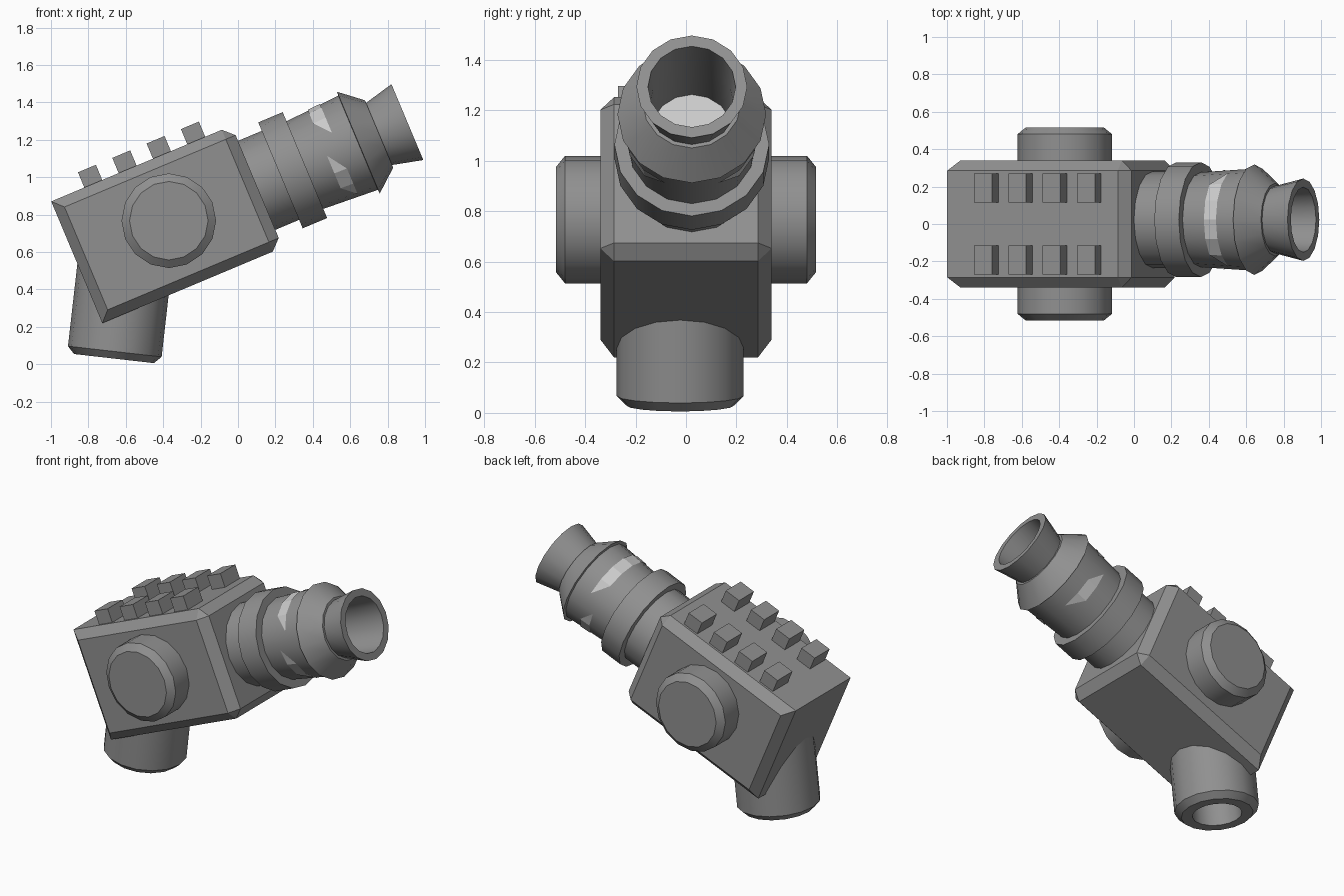
import bpy, bmesh
from math import pi, sin, cos, radians
from mathutils import Matrix, Vector

if "Cube" in bpy.data.objects:
    bpy.data.objects.remove(bpy.data.objects["Cube"])

SIDES = 16
T = Matrix.Translation
R = Matrix.Rotation
# tilted frame shared by housing, studs and barrel
TILT = R(radians(-22.77), 4, 'Y')
BARREL = TILT @ T((0, 0.023, 0.843)) @ R(pi / 2, 4, 'Y')


def material(name, v):
    m = bpy.data.materials.new(name)
    m.diffuse_color = (v, v, v, 1)
    m.use_nodes = True
    m.node_tree.nodes["Principled BSDF"].inputs["Base Color"].default_value = m.diffuse_color
    return m


METAL = material("dark_metal", 0.28)
GLOW = material("light_panel", 0.8)


def finish(name, bm, matrix, mat=METAL, smooth=False, recalc=True):
    if recalc:
        bmesh.ops.recalc_face_normals(bm, faces=bm.faces)
    me = bpy.data.meshes.new(name)
    bm.to_mesh(me)
    bm.free()
    me.transform(matrix)
    me.materials.append(mat)
    if smooth:
        for p in me.polygons:
            p.use_smooth = True
        me.set_sharp_from_angle(angle=radians(28))
    ob = bpy.data.objects.new(name, me)
    bpy.context.collection.objects.link(ob)
    return ob


def ring_point(r, h, k):
    a = pi + 2 * pi * k / SIDES
    return Vector((r * cos(a), r * sin(a), h))


def lathe(name, profile, matrix, mat=METAL):
    """Revolve (radius, height) points around local z."""
    bm = bmesh.new()
    rings = []
    for r, h in profile:
        if r == 0:
            rings.append([bm.verts.new((0, 0, h))] * SIDES)
        else:
            rings.append([bm.verts.new(ring_point(r, h, k)) for k in range(SIDES)])
    for a, b in zip(rings, rings[1:]):
        for k in range(SIDES):
            j = (k + 1) % SIDES
            bm.faces.new(list(dict.fromkeys((a[k], a[j], b[j], b[k]))))
    return finish(name, bm, matrix, mat, smooth=True)


# housing: chamfered block, rear top and bottom edges left sharp
bm = bmesh.new()
for y in (-1, 1):
    for n in (-1, 1):
        for u, yy, nn in ((-0.53, 0.34, 0.298), (0.405, 0.34, 0.298),
                          (-0.584, 0.285, 0.353), (0.405, 0.285, 0.353),
                          (0.462, 0.285, 0.298)):
            bm.verts.new((u, y * yy, 0.836 + n * nn))
bmesh.ops.convex_hull(bm, input=bm.verts)
bmesh.ops.dissolve_limit(bm, angle_limit=radians(1), verts=bm.verts, edges=bm.edges)
finish("housing", bm, TILT)

# two rows of top studs
for i in range(4):
    for y in (-0.193, 0.193):
        bm = bmesh.new()
        bmesh.ops.create_cube(bm, size=1)
        place = T((-0.34 + 0.199 * i, y, 1.227)) @ Matrix.Diagonal((0.104, 0.155, 0.1, 1))
        finish("top_stud", bm, TILT @ place)

# side hubs
for s in (-1, 1):
    lathe("side_hub",
          [(0, 0.2), (0.253, 0.2), (0.253, 0.48), (0.21, 0.515), (0, 0.515)],
          T((-0.37, 0, 0.767)) @ R(-s * pi / 2, 4, 'X'))

# hollow lower socket
lathe("lower_socket",
      [(0, 0.3), (0.148, 0.3), (0.148, 0), (0.215, 0), (0.252, 0.038),
       (0.252, 0.55), (0, 0.55)],
      T((-0.663, -0.023, 0.03)) @ R(radians(6.5), 4, 'Y'))

# barrel with collar, flange, flared muzzle and bore
lathe("barrel",
      [(0, 0.4), (0.258, 0.4), (0.258, 0.6), (0.307, 0.6), (0.307, 0.742),
       (0.254, 0.742), (0.273, 1.05), (0.295, 1.052), (0.195, 1.172),
       (0.18, 1.172), (0.22, 1.336), (0.174, 1.336), (0.165, 1.17),
       (0.165, 0.86), (0, 0.86)], BARREL)

# light disc at the bottom of the bore
bm = bmesh.new()
bm.faces.new([bm.verts.new(ring_point(0.164, 0.865, k)) for k in range(SIDES)])
finish("bore_light", bm, BARREL, GLOW, recalc=False)


def panel(low, high):
    """Light panel following barrel facets, with slanted ends."""
    bm = bmesh.new()
    row = lambda r, h, span: {k: bm.verts.new(ring_point(r, h, k))
                              for k in range(span[0], span[1] + 1)}
    lo, hi = row(0.266, 0.87, low), row(0.2705, 0.942, high)
    for k in range(min(low[0], high[0]), max(low[1], high[1])):
        f = [d[j] for d, j in ((lo, k), (lo, k + 1), (hi, k + 1), (hi, k)) if j in d]
        if len(f) > 2:
            bm.faces.new(f)
    for f in bm.faces:
        f.normal_update()
        c = f.calc_center_median()
        if f.normal.dot(Vector((c.x, c.y, 0))) < 0:
            f.normal_flip()
    finish("light_panel", bm, BARREL, GLOW, recalc=False)


# top panel and mirrored side panels
panel((-2, 2), (-3, 3))
panel((4, 6), (5, 7))
panel((-6, -4), (-7, -5))
